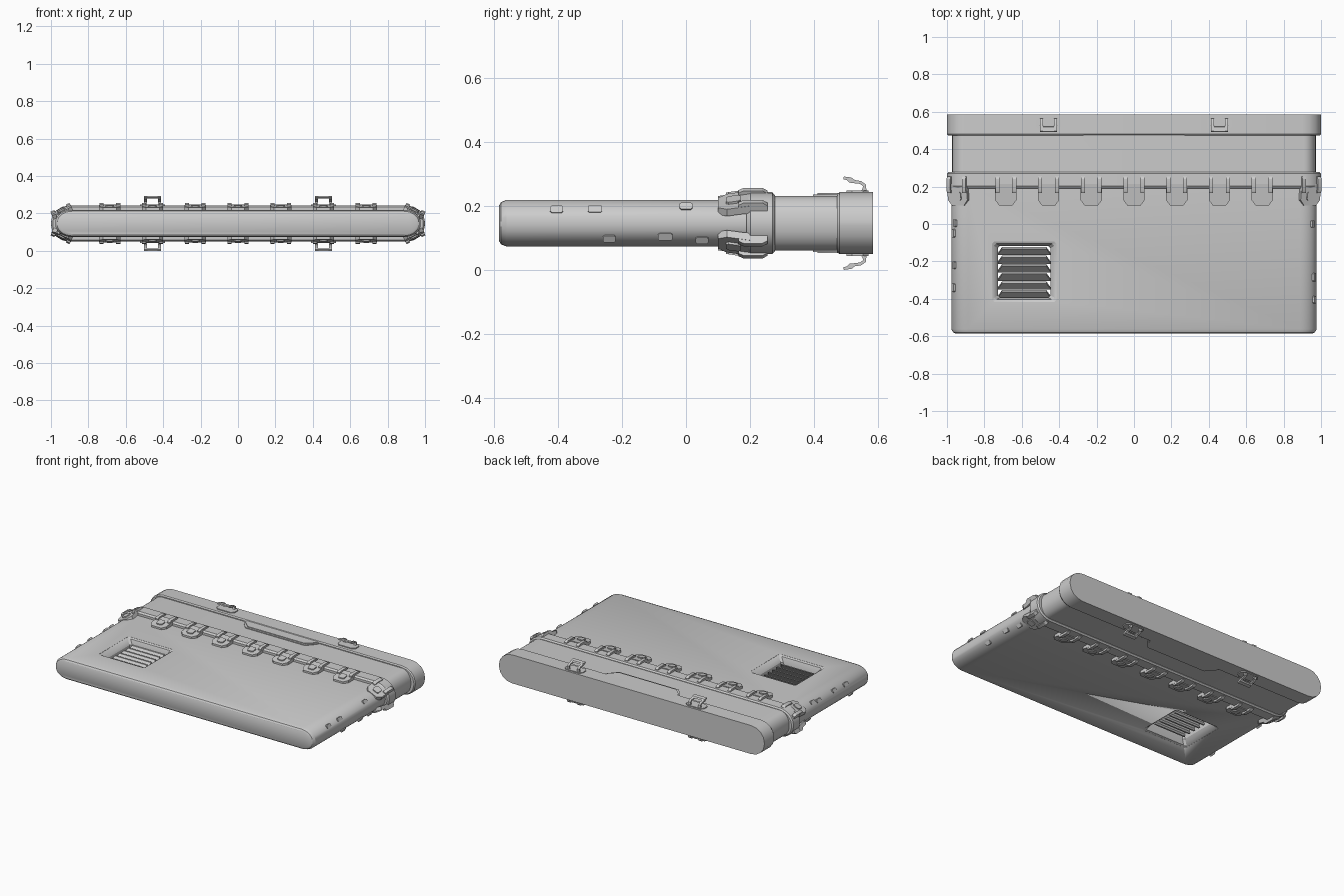
import bpy, bmesh, math
from mathutils import Matrix, Vector

if "Cube" in bpy.data.objects:
    bpy.data.objects.remove(bpy.data.objects["Cube"])

CZ = 0.146          # mid height of the slab
grey = bpy.data.materials.new("grey")
grey.diffuse_color = (0.6, 0.6, 0.6, 1)
grey.use_nodes = True
grey.node_tree.nodes["Principled BSDF"].inputs["Base Color"].default_value = grey.diffuse_color


def finish(name, bm, angle=30):
    bmesh.ops.recalc_face_normals(bm, faces=bm.faces)
    me = bpy.data.meshes.new(name)
    bm.to_mesh(me)
    bm.free()
    ob = bpy.data.objects.new(name, me)
    bpy.context.collection.objects.link(ob)
    me.materials.append(grey)
    bpy.ops.object.select_all(action='DESELECT')
    bpy.context.view_layer.objects.active = ob
    ob.select_set(True)
    bpy.ops.object.shade_smooth_by_angle(angle=math.radians(angle))
    return ob


def loft(bm, rings):
    """Skin a list of equal-length point rings and cap both ends."""
    vs = [[bm.verts.new(p) for p in r] for r in rings]
    n = len(vs[0])
    for a, b in zip(vs, vs[1:]):
        for i in range(n):
            bm.faces.new((a[i], a[(i + 1) % n], b[(i + 1) % n], b[i]))
    bm.faces.new(vs[0])
    bm.faces.new(vs[-1][::-1])


def slab(name, sections, seg=6):
    """Rounded slab along y; sections are (y, half x, half z, corner x radius)."""
    rings = []
    for y, hx, hz, rx in sections:
        ring = []
        rz = hz * 0.93
        for q, (sx, sz) in enumerate(((1, 1), (-1, 1), (-1, -1), (1, -1))):
            for k in range(seg + 1):
                a = math.pi / 2 * (q + k / seg)
                ring.append((sx * (hx - rx) + rx * math.cos(a), y,
                             CZ + sz * (hz - rz) + rz * math.sin(a)))
        rings.append(ring)
    bm = bmesh.new()
    loft(bm, rings)
    return finish(name, bm)


def plan(bm, pts, z0, z1, m, slope=0.0):
    """Plan outline (x, y) raised from z0 to z1, climbing along y."""
    y0 = min(p[1] for p in pts)
    loft(bm, [[m @ Vector((x, y, z + slope * (y - y0))) for x, y in pts] for z in (z0, z1)])


def side(bm, pts, x0, x1, m):
    """Side outline (y, z) extruded from x0 to x1."""
    loft(bm, [[m @ Vector((x, y, z)) for y, z in pts] for x in (x0, x1)])


def rect(x, y, w, h, c=0.0):
    w, h = w / 2, h / 2
    if not c:
        return [(x - w, y - h), (x + w, y - h), (x + w, y + h), (x - w, y + h)]
    return [(x - w + c, y - h), (x + w - c, y - h), (x + w, y - h + c), (x + w, y + h - c),
            (x + w - c, y + h), (x - w + c, y + h), (x - w, y + h - c), (x - w, y - h + c)]


def place(flip, x, z, tilt=0.0):
    """Matrix putting a fitting on the top or the underside."""
    return (Matrix.Translation((0, 0, CZ)) @ Matrix.Rotation(math.pi * flip, 4, 'Y')
            @ Matrix.Translation((x, 0, z)) @ Matrix.Rotation(tilt, 4, 'Y'))


# Main slabs, front to back
body = slab("body", [(-0.585, 0.955, 0.056, 0.075), (-0.579, 0.967, 0.066, 0.083),
                     (-0.562, 0.977, 0.073, 0.09), (0.2, 0.977, 0.073, 0.09)], 8)
slab("collar", [(0.19, 0.99, 0.088, 0.1), (0.202, 0.999, 0.097, 0.11),
                (0.27, 0.999, 0.097, 0.11), (0.278, 0.99, 0.088, 0.1)])
slab("neck", [(0.26, 0.972, 0.085, 0.065), (0.49, 0.972, 0.085, 0.065)])
slab("rear_cap", [(0.473, 0.994, 0.091, 0.095), (0.481, 1.0, 0.097, 0.1),
                  (0.585, 1.0, 0.097, 0.1)], 4)

# Vent opening, funnelled from both sides
VX, VY = -0.587, -0.255
bm = bmesh.new()
funnel = [(0.09, 0.345, 0.322), (0.072, 0.345, 0.322), (0.066, 0.322, 0.3), (0.035, 0.282, 0.276)]
levels = funnel + [(-z, w, h) for z, w, h in reversed(funnel)]
loft(bm, [[(x, y, CZ + z) for x, y in rect(VX, VY, w, h, 0.012)] for z, w, h in levels])
cutter = finish("vent_cutter", bm)
cutter.hide_render = True
cutter.hide_viewport = True
cut = body.modifiers.new("vent", 'BOOLEAN')
cut.operation = 'DIFFERENCE'
cut.solver = 'EXACT'
cut.object = cutter

# Chevron louvres with tapered ends
bm = bmesh.new()
chevron = [(0.016, 0.04, 0.118), (-0.018, 0.0, 0.143), (0.016, -0.04, 0.118),
           (0.026, -0.04, 0.118), (-0.008, 0.0, 0.143), (0.026, 0.04, 0.118)]
for i in range(6):
    y = VY - 0.124 + i * 0.046
    loft(bm, [[(VX + s * hw, y + dy, CZ + dz) for dy, dz, hw in chevron] for s in (-1, 1)])
finish("vent_louvres", bm)

# Clasps across the collar, top and underside
tongue = [(-0.036, 0.1), (0.036, 0.1), (0.057, 0.128), (0.057, 0.2),
          (0.04, 0.215), (-0.04, 0.215), (-0.057, 0.2), (-0.057, 0.128)]
prong = [(0.165, 0.0), (0.165, 0.03), (0.18, 0.037), (0.24, 0.037), (0.255, 0.028), (0.255, 0.0)]
bm = bmesh.new()
for flip in (0, 1):
    for i in range(-4, 5):
        if abs(i) == 4:
            m = place(flip, math.copysign(0.936, i), 0.053, math.copysign(math.radians(25), i))
        else:
            m = place(flip, i * 0.2285, 0.073)
        plan(bm, tongue, -0.012, 0.012, m, 0.15)
        plan(bm, rect(0, 0.148, 0.045, 0.046, 0.008), 0.0, 0.023, m, 0.15)
        for s in (-1, 1):
            side(bm, prong, s * 0.034, s * 0.056, m)
finish("clasps", bm)

# Carry handles on the neck: rim with a raised inner panel
outer = [(-0.285, 0.485), (-0.275, 0.455), (-0.225, 0.398), (0.225, 0.398), (0.275, 0.455), (0.285, 0.485)]
inner = [(x * 0.955, max(y, 0.408) + (0.003 if y < 0.45 else 0)) for x, y in outer]
bm = bmesh.new()
for flip in (0, 1):
    m = place(flip, 0, 0.085)
    plan(bm, outer, -0.01, 0.005, m)
    plan(bm, inner, -0.01, 0.009, m)
finish("handles", bm)

# Curled hooks on the rear cap
arm = [(0.545, -0.005), (0.555, 0.018), (0.545, 0.026), (0.512, 0.03), (0.503, 0.038),
       (0.492, 0.046), (0.496, 0.049), (0.52, 0.045), (0.528, 0.038), (0.548, 0.035),
       (0.563, 0.024), (0.566, -0.005)]
bar = [(0.492, 0.041), (0.494, 0.049), (0.518, 0.046), (0.525, 0.038), (0.508, 0.037)]
bm = bmesh.new()
for flip in (0, 1):
    for x in (-0.457, 0.457):
        m = place(flip, x, 0.097)
        plan(bm, rect(0, 0.537, 0.135, 0.07, 0.018), -0.01, 0.006, m)
        for s in (-1, 1):
            side(bm, arm, s * 0.03, s * 0.046, m)
        side(bm, bar, -0.046, 0.046, m)
finish("hooks", bm)

# Small bumps on both rounded sides: (y, height from the middle, length)
right = [(-0.405, 0.041, 0.04), (-0.285, 0.042, 0.045), (-0.24, -0.046, 0.04),
         (-0.065, -0.04, 0.045), (0.0, 0.05, 0.04), (0.05, -0.05, 0.04)]
left = [(-0.34, 0.041, 0.045), (-0.22, 0.044, 0.04), (-0.05, 0.041, 0.045), (0.005, 0.048, 0.04),
        (-0.4, -0.046, 0.04), (0.05, -0.05, 0.04)]
bm = bmesh.new()
for s, bumps in ((1, right), (-1, left)):
    for y, z, length in bumps:
        a = math.asin(z / 0.073)
        m = (Matrix.Translation((s * (0.887 + 0.09 * math.cos(a)), y, CZ + z))
             @ Matrix.Rotation(s * (math.pi / 2 - 0.75 * a), 4, 'Y'))
        plan(bm, rect(0, 0, 0.024, length, 0.005), -0.015, 0.009, m)
finish("side_bumps", bm)
